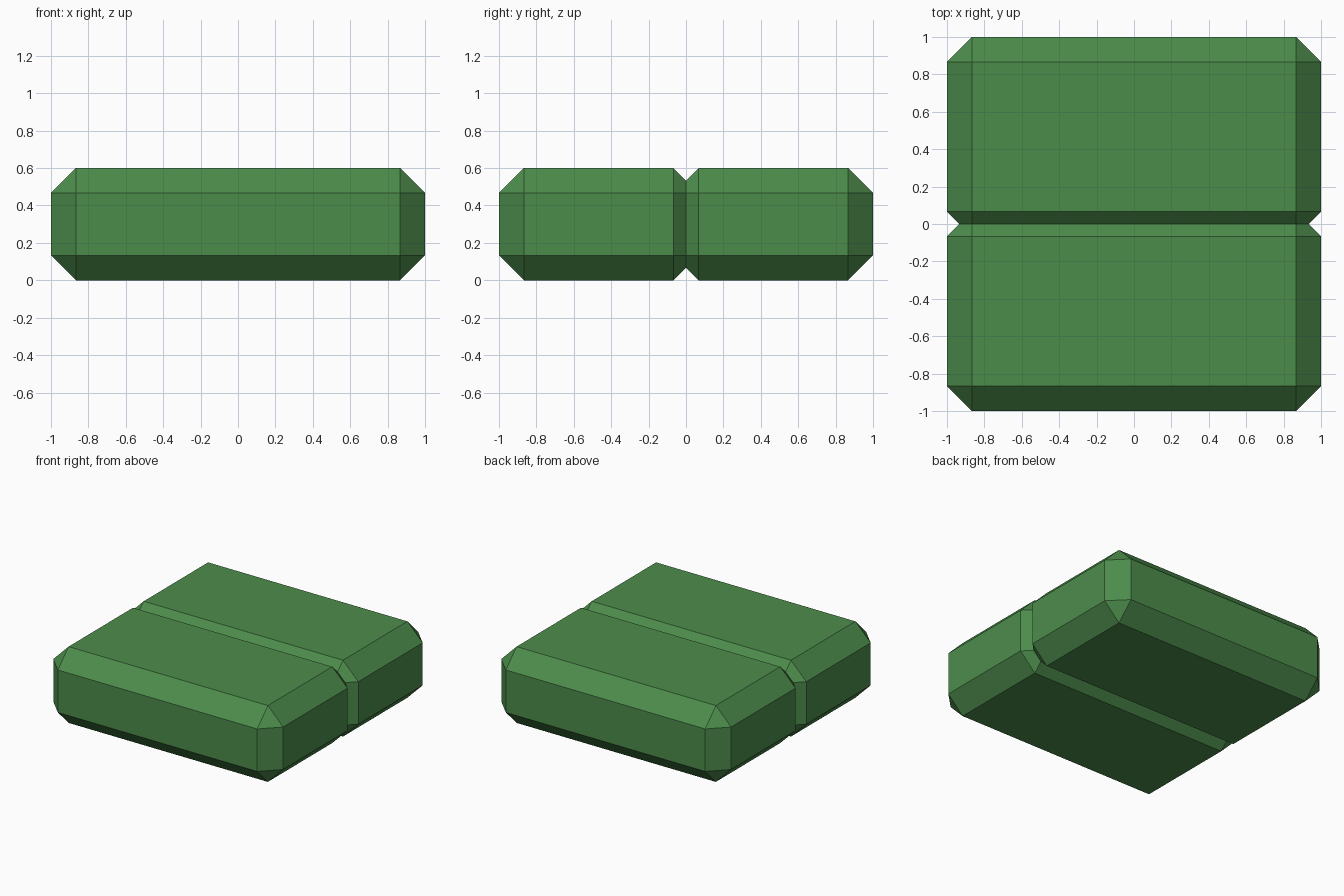
import bpy, bmesh
from mathutils import Matrix

if "Cube" in bpy.data.objects:
    bpy.data.objects.remove(bpy.data.objects["Cube"])

CHAMFER = 0.133
WIDTH, HEIGHT = 2.0, 0.6
Y_FRONT, Y_INNER = -1.0, CHAMFER / 2   # each half overlaps the centre line by half a chamfer

green = bpy.data.materials.new("leaf green")
green.diffuse_color = (0.073, 0.262, 0.071, 1)
green.use_nodes = True
green.node_tree.nodes["Principled BSDF"].inputs["Base Color"].default_value = green.diffuse_color

# front half: chamfered block, trimmed at the centre plane
bm = bmesh.new()
depth = Y_INNER - Y_FRONT
place = Matrix.Translation((0, (Y_FRONT + Y_INNER) / 2, HEIGHT / 2))
bmesh.ops.create_cube(bm, size=1, matrix=place @ Matrix.Diagonal((WIDTH, depth, HEIGHT, 1)))
bmesh.ops.bevel(bm, geom=bm.edges[:], offset=CHAMFER, offset_type='OFFSET',
                segments=1, affect='EDGES', profile=0.5)
bmesh.ops.bisect_plane(bm, geom=bm.verts[:] + bm.edges[:] + bm.faces[:],
                       plane_co=(0, 0, 0), plane_no=(0, 1, 0), clear_outer=True)

# back half: mirrored and welded, leaving a V groove around the middle
half = bm.verts[:] + bm.edges[:] + bm.faces[:]
bmesh.ops.mirror(bm, geom=half, axis='Y', merge_dist=0.0005)
bmesh.ops.remove_doubles(bm, verts=bm.verts[:], dist=0.0005)
bmesh.ops.recalc_face_normals(bm, faces=bm.faces[:])

mesh = bpy.data.meshes.new("grooved_block")
bm.to_mesh(mesh)
bm.free()
mesh.materials.append(green)
block = bpy.data.objects.new("grooved_block", mesh)
bpy.context.collection.objects.link(block)
